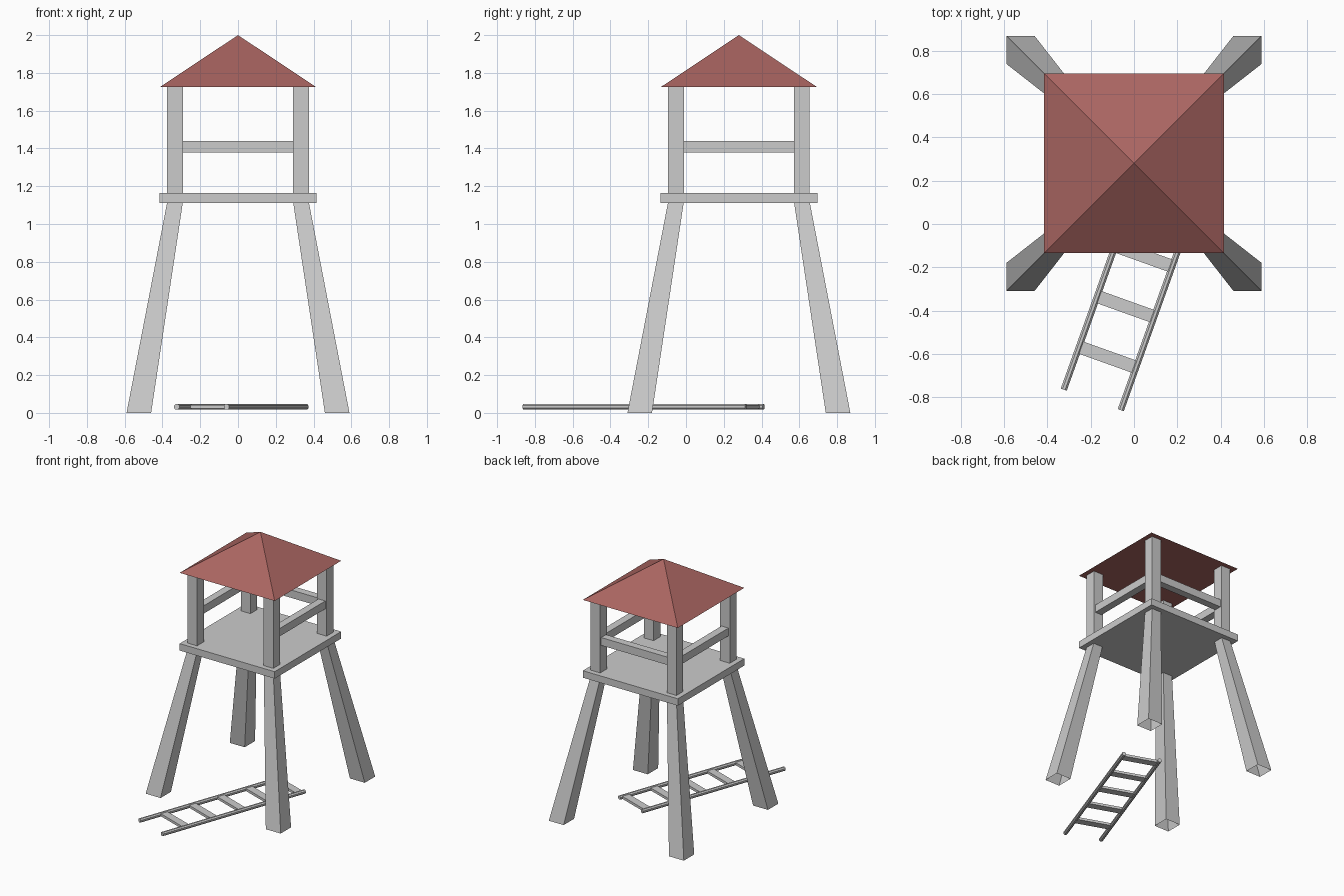
import bpy, bmesh
from math import radians
from mathutils import Matrix, Vector

if "Cube" in bpy.data.objects:
    bpy.data.objects.remove(bpy.data.objects["Cube"])

CY = 0.28  # tower centre in y


def make(name, bm, mat=None):
    bmesh.ops.recalc_face_normals(bm, faces=bm.faces)
    me = bpy.data.meshes.new(name)
    bm.to_mesh(me)
    bm.free()
    ob = bpy.data.objects.new(name, me)
    bpy.context.collection.objects.link(ob)
    if mat:
        me.materials.append(mat)
    return ob


def box(name, lo, hi, matrix=Matrix()):
    lo, hi = Vector(lo), Vector(hi)
    bm = bmesh.new()
    bmesh.ops.create_cube(bm, size=1, matrix=matrix @ Matrix.Translation((lo + hi) / 2)
                          @ Matrix.Diagonal((*(hi - lo), 1)))
    return make(name, bm)


def leg(name, sx, sy):
    # splayed, tapered square tube, open at both ends
    bm = bmesh.new()
    rings = []
    for z, a, b in ((0, 0.46, 0.59), (1.115, 0.292, 0.375)):
        rings.append([bm.verts.new((sx * x, CY + sy * y, z))
                      for x, y in ((a, a), (b, a), (b, b), (a, b))])
    for i in range(4):
        j = (i + 1) % 4
        bm.faces.new((rings[0][i], rings[0][j], rings[1][j], rings[1][i]))
    return make(name, bm)


# legs and cabin posts
for sx, side in ((-1, "left"), (1, "right")):
    for sy, end in ((-1, "front"), (1, "back")):
        leg(f"{end}_{side}_leg", sx, sy)
        c = Vector((sx * 0.333, CY + sy * 0.333, 0))
        box(f"{end}_{side}_post", c + Vector((-0.042, -0.042, 1.16)),
            c + Vector((0.042, 0.042, 1.725)))

# platform
box("platform", (-0.415, CY - 0.415, 1.11), (0.415, CY + 0.415, 1.165))

# railings on left, right and back; the front is open
for name, ang in (("back_rail", 0), ("left_rail", 90), ("right_rail", -90)):
    box(name, (-0.293, 0.303, 1.378), (0.293, 0.363, 1.44),
        Matrix.Translation((0, CY, 0)) @ Matrix.Rotation(radians(ang), 4, 'Z'))

# pyramid roof
red = bpy.data.materials.new("roof_red")
red.diffuse_color = (0.40, 0.13, 0.12, 1)
red.use_nodes = True
red.node_tree.nodes["Principled BSDF"].inputs["Base Color"].default_value = red.diffuse_color
bm = bmesh.new()
base = [bm.verts.new((x * 0.415, CY + y * 0.415, 1.724))
        for x, y in ((-1, -1), (1, -1), (1, 1), (-1, 1))]
apex = bm.verts.new((0, CY, 2.0))
bm.faces.new(base)
for i in range(4):
    bm.faces.new((base[i], base[(i + 1) % 4], apex))
make("roof", bm, red)

# ladder lying on the ground, local y along its length
M = Matrix.Translation((-0.193, -0.813, 0.032)) @ Matrix.Rotation(radians(-19.7), 4, 'Z')
for sx, side in ((-1, "left"), (1, "right")):
    bm = bmesh.new()
    bmesh.ops.create_cone(bm, cap_ends=True, segments=8, radius1=0.016, radius2=0.016, depth=1.25,
                          matrix=M @ Matrix.Translation((sx * 0.14, 0.625, 0))
                          @ Matrix.Rotation(radians(90), 4, 'X')
                          @ Matrix.Rotation(radians(22.5), 4, 'Z'))
    make(f"ladder_{side}_rail", bm)
for i in range(5):
    y = 0.21 + i * 0.248
    box(f"ladder_rung_{i + 1}", (-0.135, y - 0.03, -0.01), (0.135, y + 0.03, 0.01), M)
